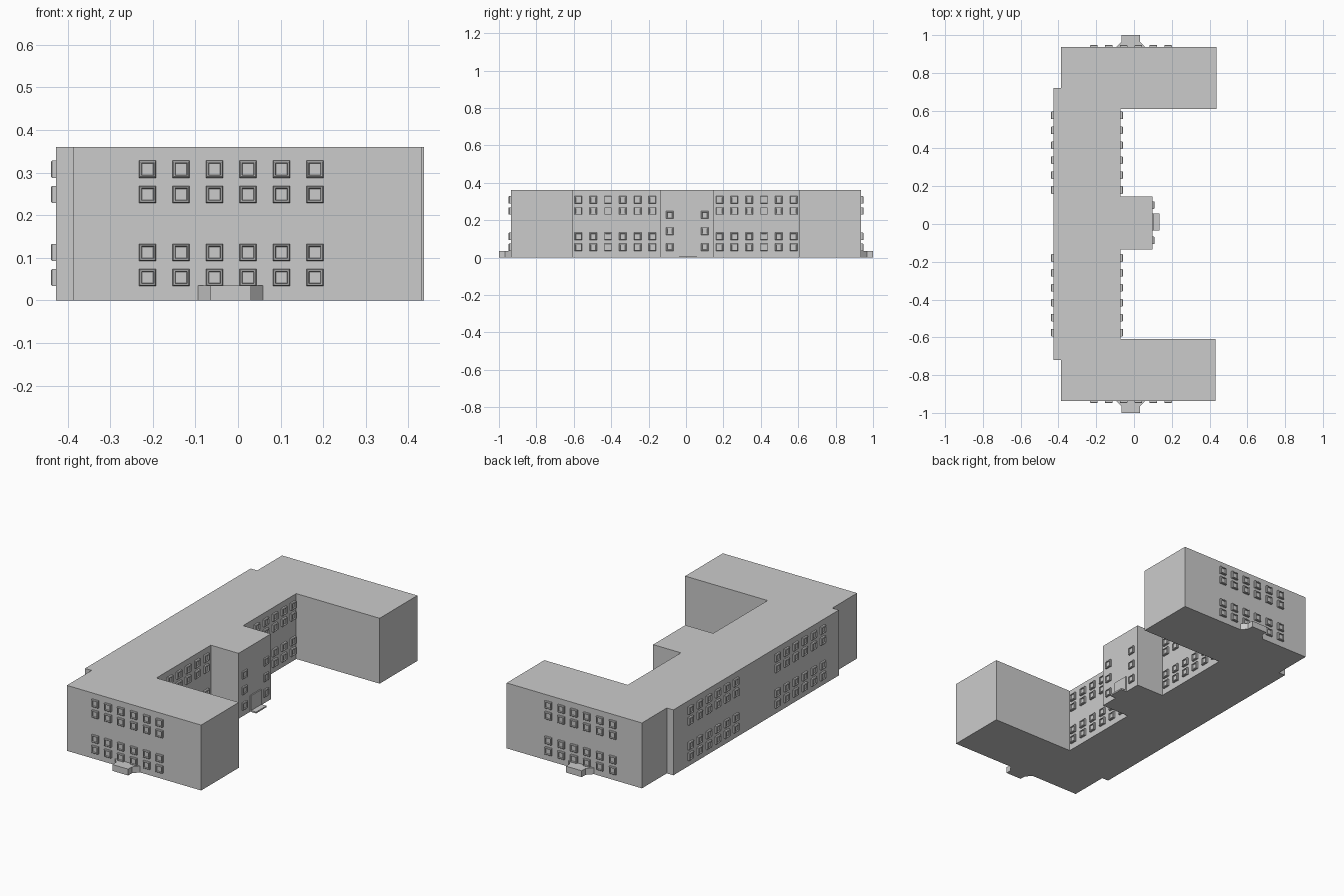
import bpy, bmesh, math
from mathutils import Matrix

if "Cube" in bpy.data.objects:
    bpy.data.objects.remove(bpy.data.objects["Cube"])

H = 0.36
WALL_Y = 0.936


def finish(bm, name):
    bmesh.ops.recalc_face_normals(bm, faces=bm.faces)
    me = bpy.data.meshes.new(name)
    bm.to_mesh(me)
    bm.free()
    ob = bpy.data.objects.new(name, me)
    bpy.context.collection.objects.link(ob)
    return ob


def prism(name, outline, height):
    """Extrude a floor plan up from the ground."""
    bm = bmesh.new()
    f = bm.faces.new([bm.verts.new((x, y, 0)) for x, y in outline])
    r = bmesh.ops.extrude_face_region(bm, geom=[f])
    for v in r["geom"]:
        if isinstance(v, bmesh.types.BMVert):
            v.co.z = height
    return finish(bm, name)


def windows(name, places, angle, depth=0.012):
    """Framed windows with recessed panes; angle turns them from facing -y."""
    bm = bmesh.new()
    # square rings: half size, distance out from the wall
    rings = [(0.020, 0), (0.020, depth * 0.75), (0.0175, depth),
             (0.0145, depth), (0.013, depth * 0.5)]
    for pos in places:
        m = Matrix.Translation(pos) @ Matrix.Rotation(angle, 4, 'Z')
        prev = None
        for s, d in rings:
            loop = [bm.verts.new((a * s, -d, b * s))
                    for a, b in ((-1, -1), (1, -1), (1, 1), (-1, 1))]
            for v in loop:
                v.co = m @ v.co
            if prev:
                for i in range(4):
                    j = (i + 1) % 4
                    bm.faces.new((prev[i], prev[j], loop[j], loop[i]))
            else:
                bm.faces.new(loop[::-1])
            prev = loop
        bm.faces.new(prev)
    return finish(bm, name)


# Building shell: long block, two end wings and the entrance bay
prism("building_shell", [
    (-0.427, -0.72), (-0.387, -0.72), (-0.387, -WALL_Y), (0.431, -WALL_Y),
    (0.431, -0.608), (-0.071, -0.608), (-0.071, -0.135), (0.098, -0.135),
    (0.098, 0.146), (-0.071, 0.146), (-0.071, 0.608), (0.437, 0.608),
    (0.437, WALL_Y), (-0.387, WALL_Y), (-0.387, 0.72), (-0.427, 0.72)], H)

# Window grids
rows = [0.054, 0.113, 0.249, 0.308]
end_x = [-0.212 + 0.0785 * i for i in range(6)]
long_y = [s * (0.18 + 0.079 * i) for s in (-1, 1) for i in range(6)]
q = math.pi / 2
windows("front_windows", [(x, -WALL_Y, z) for x in end_x for z in rows], 0)
windows("rear_windows", [(x, WALL_Y, z) for x in end_x for z in rows], 2 * q)
windows("courtyard_windows", [(-0.071, y, z) for y in long_y for z in rows], q)
windows("street_windows", [(-0.427, y, z) for y in long_y for z in rows], -q)
windows("bay_windows", [(0.098, y, z) for y in (-0.087, 0.1)
                        for z in (0.056, 0.142, 0.228)], q, 0.01)

# End porches with splayed sides
for s, name in ((-1, "front_porch"), (1, "rear_porch")):
    prism(name, [(x, s * y) for x, y in (
        (-0.094, WALL_Y), (-0.065, 0.967), (-0.065, 1.0),
        (0.031, 1.0), (0.031, 0.967), (0.059, WALL_Y))], 0.035)

# Main door and its step
for name, x1, h in (("main_door", 0.104, 0.09), ("door_step", 0.134, 0.008)):
    prism(name, [(0.098, -0.034), (x1, -0.034), (x1, 0.056), (0.098, 0.056)], h)
